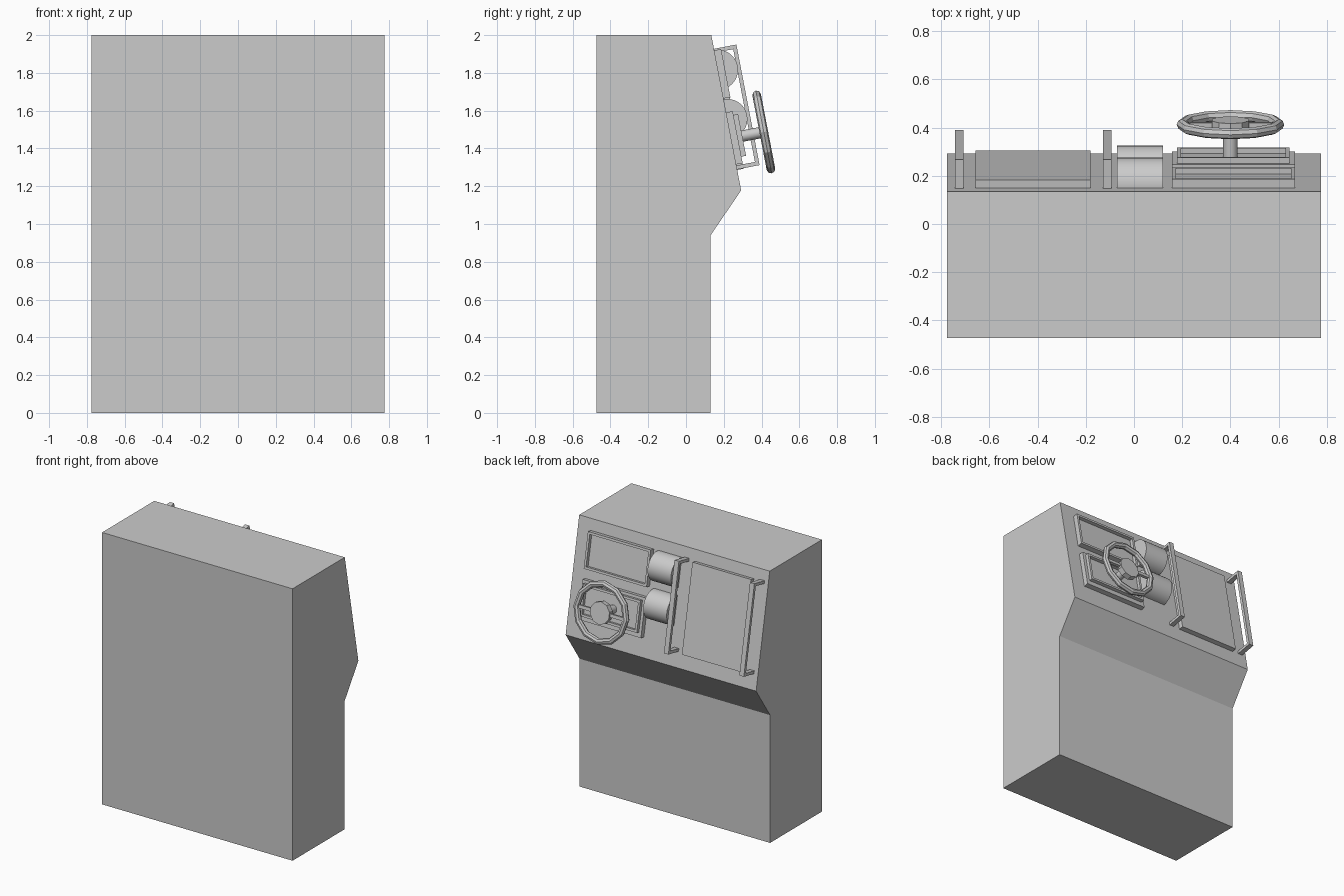
import bpy, bmesh, math
from mathutils import Matrix, Vector

if "Cube" in bpy.data.objects:
    bpy.data.objects.remove(bpy.data.objects["Cube"])

# Sloped panel frame: v runs up the slope from its lower edge, w points out of it
LOW, TOP = Vector((0, 0.292, 1.178)), Vector((0, 0.134, 2.0))
up = (TOP - LOW).normalized()
right = Vector((-1, 0, 0))
out = right.cross(up)
PANEL = Matrix((right, up, out)).transposed().to_4x4()
PANEL.translation = LOW


def finish(name, bm, matrix=PANEL, smooth=False):
    bmesh.ops.recalc_face_normals(bm, faces=bm.faces)
    me = bpy.data.meshes.new(name)
    bm.to_mesh(me)
    bm.free()
    me.transform(matrix)
    ob = bpy.data.objects.new(name, me)
    bpy.context.collection.objects.link(ob)
    if smooth:
        bpy.ops.object.select_all(action='DESELECT')
        ob.select_set(True)
        bpy.context.view_layer.objects.active = ob
        bpy.ops.object.shade_smooth_by_angle(angle=math.radians(35))
    return ob


def add_box(bm, x, v, w):
    """Box on the panel from (min, max) pairs."""
    size = [b - a for a, b in (x, v, w)]
    mid = Vector((-(x[0] + x[1]) / 2, (v[0] + v[1]) / 2, (w[0] + w[1]) / 2))
    bmesh.ops.create_cube(bm, size=1, matrix=Matrix.Translation(mid) @ Matrix.Diagonal((*size, 1)))


def box(name, x, v, w):
    bm = bmesh.new()
    add_box(bm, x, v, w)
    return finish(name, bm)


def tray(name, x, v, w, border, depth):
    """Box whose outer face is sunk inside a raised border."""
    bm = bmesh.new()
    add_box(bm, x, v, w)
    face = max(bm.faces, key=lambda f: f.calc_center_median().z)
    bmesh.ops.inset_region(bm, faces=[face], thickness=border)
    ret = bmesh.ops.extrude_face_region(bm, geom=[face])
    verts = [g for g in ret['geom'] if isinstance(g, bmesh.types.BMVert)]
    bmesh.ops.translate(bm, verts=verts, vec=(0, 0, -depth))
    if face.is_valid:
        bmesh.ops.delete(bm, geom=[face], context='FACES_ONLY')
    return finish(name, bm)


def cylinder(name, centre, radius, length, axis, sides, smooth=False):
    bm = bmesh.new()
    rot = Matrix.Rotation(math.pi / 2, 4, 'Y') if axis == 'X' else Matrix()
    x, v, w = centre
    bmesh.ops.create_cone(bm, cap_ends=True, segments=sides, radius1=radius, radius2=radius,
                          depth=length, matrix=Matrix.Translation((-x, v, w)) @ rot)
    return finish(name, bm, smooth=smooth)


# Cabinet: side profile extruded across the width
profile = [(-0.473, 0), (0.13, 0), (0.13, 0.94), (0.292, 1.178), (0.134, 2.0), (-0.473, 2.0)]
bm = bmesh.new()
face = bm.faces.new([bm.verts.new((-0.775, y, z)) for y, z in profile])
ret = bmesh.ops.extrude_face_region(bm, geom=[face])
bmesh.ops.translate(bm, vec=(1.55, 0, 0),
                    verts=[g for g in ret['geom'] if isinstance(g, bmesh.types.BMVert)])
finish("cabinet", bm, Matrix())

# Flat plate between the two grab handles
box("door_plate", (-0.657, -0.18), (0.11, 0.755), (-0.01, 0.034))

# Grab handles: a bar on two posts
for i, x in enumerate((-0.725, -0.111)):
    xr = (x - 0.018, x + 0.018)
    bm = bmesh.new()
    add_box(bm, xr, (0.113, 0.763), (0.1, 0.121))
    add_box(bm, xr, (0.113, 0.134), (-0.01, 0.1))
    add_box(bm, xr, (0.742, 0.763), (-0.01, 0.1))
    finish(f"grab_handle_{i + 1}", bm)

# Display frames
tray("upper_display", (0.157, 0.668), (0.495, 0.755), (-0.01, 0.037), 0.024, 0.025)
box("lower_display_base", (0.157, 0.668), (0.14, 0.42), (-0.01, 0.035))
tray("lower_display", (0.178, 0.645), (0.175, 0.40), (0.03, 0.06), 0.024, 0.022)

# Half-sunk drums
for i, v in enumerate((0.65, 0.385)):
    cylinder(f"drum_{i + 1}", (0.025, v, 0), 0.106, 0.19, 'X', 32, True)

# Steering wheel: shaft, hub, spokes and faceted rim
WX, WV, WW = 0.4, 0.281, 0.176
cylinder("wheel_shaft", (WX, WV, 0.085), 0.03, 0.17, 'Z', 16, True)
cylinder("wheel_hub", (WX, WV, WW), 0.08, 0.04, 'Z', 10)
box("wheel_spokes", (WX - 0.2, WX + 0.2), (WV - 0.012, WV + 0.012), (WW - 0.01, WW + 0.01))
bpy.ops.mesh.primitive_torus_add(major_segments=12, minor_segments=8,
                                 major_radius=0.2, minor_radius=0.023)
rim = bpy.context.object
rim.name = "wheel_rim"
rim.data.transform(PANEL @ Matrix.Translation((-WX, WV, WW)))
